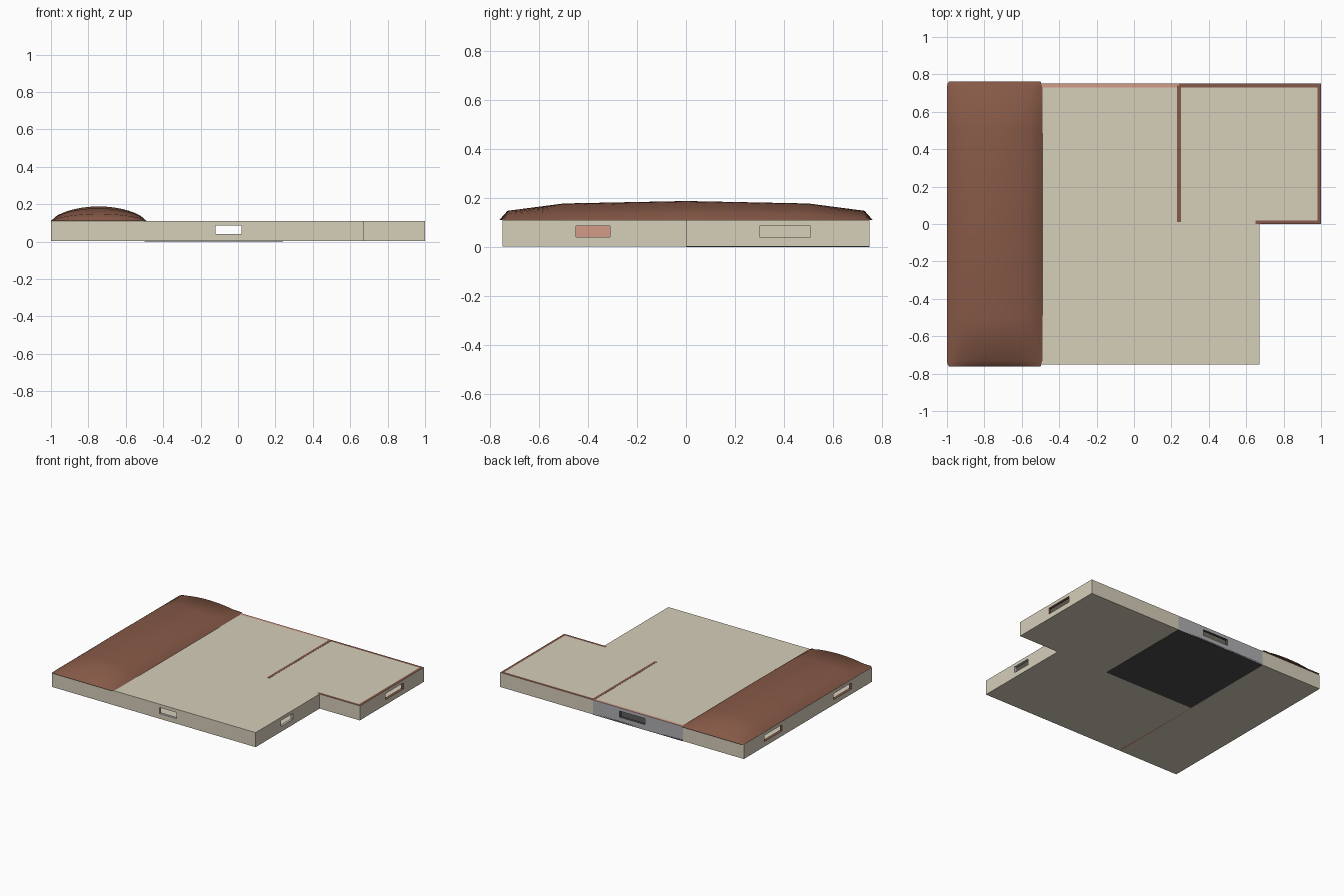
import bpy, bmesh
from mathutils import Vector

cube = bpy.data.objects.get("Cube")
if cube:
    bpy.data.objects.remove(cube, do_unlink=True)


def material(name, rgb):
    m = bpy.data.materials.new(name)
    m.use_nodes = True
    m.diffuse_color = (*rgb, 1)
    node = next(n for n in m.node_tree.nodes if n.type == 'BSDF_PRINCIPLED')
    node.inputs["Base Color"].default_value = (*rgb, 1)
    node.inputs["Roughness"].default_value = 0.9
    return m


BEIGE = material("beige plaster", (0.67, 0.62, 0.49))
GREY = material("grey wall", (0.43, 0.43, 0.45))
BROWN = material("brown trim", (0.24, 0.10, 0.07))
ROOF = material("brown roof", (0.24, 0.10, 0.063))
SALMON = material("salmon trim", (0.65, 0.33, 0.24))
DARK = material("dark floor", (0.07, 0.07, 0.07))

BASE, TOP, THICK = 0.002, 0.11, 0.02
SILL, HEAD = 0.04, 0.085


def finish(name, bm, mats):
    bmesh.ops.recalc_face_normals(bm, faces=bm.faces)
    mesh = bpy.data.meshes.new(name)
    bm.to_mesh(mesh)
    bm.free()
    for m in mats:
        mesh.materials.append(m)
    obj = bpy.data.objects.new(name, mesh)
    bpy.context.collection.objects.link(obj)
    return obj


def add_box(bm, lo, hi):
    verts = bmesh.ops.create_cube(bm, size=1)["verts"]
    for v in verts:
        v.co = Vector([lo[i] + (v.co[i] + 0.5) * (hi[i] - lo[i]) for i in range(3)])


def slab(name, outline, z0, z1, mat):
    """Flat plate extruded from a plan outline."""
    bm = bmesh.new()
    face = bm.faces.new([bm.verts.new((x, y, z0)) for x, y in outline])
    new = bmesh.ops.extrude_face_region(bm, geom=[face])["geom"]
    moved = [g for g in new if isinstance(g, bmesh.types.BMVert)]
    bmesh.ops.translate(bm, verts=moved, vec=(0, 0, z1 - z0))
    return finish(name, bm, [mat])


def wall(name, axis, start, end, side, windows=(), face=BEIGE, jamb=GREY, cap=BEIGE, top=TOP):
    """Wall running along an axis, with window openings, from side to side + THICK."""
    bm = bmesh.new()

    def piece(a, b, z0, z1):
        lo, hi = [a, side, z0], [b, side + THICK, z1]
        if axis == 1:
            lo[0], lo[1], hi[0], hi[1] = lo[1], lo[0], hi[1], hi[0]
        add_box(bm, lo, hi)

    at = start
    for a, b in windows:
        piece(at, a, BASE, top)
        piece(a, b, BASE, SILL)
        piece(a, b, HEAD, top)
        at = b
    piece(at, end, BASE, top)
    # Reveals take the jamb colour, the upper edge takes the cap colour
    bm.normal_update()
    for f in bm.faces:
        c = f.calc_center_median()
        if abs(f.normal[1 - axis]) > 0.5:
            continue
        if c.z > top - 0.001:
            f.material_index = 2
        elif c.z > BASE + 0.001 and start + 0.001 < c[axis] < end - 0.001:
            f.material_index = 1
    return finish(name, bm, [face, jamb, cap])


# Outer walls
X, Y = 0, 1
wall("right_end_wall", Y, -0.75, 0.75, -1.0, [(-0.51, -0.3), (0.3, 0.51)], jamb=BROWN)
wall("front_wall", X, -0.98, 0.67, -0.75, [(-0.12, 0.02)])
wall("front_side_wall", Y, -0.73, 0.0, 0.65, [(-0.45, -0.31)])
wall("wing_front_wall", X, 0.65, 0.98, 0.0, cap=BROWN)
wall("wing_side_wall", Y, 0.0, 0.75, 0.98, [(0.3, 0.51)], jamb=BROWN, cap=BROWN)
wall("wing_back_wall", X, 0.24, 0.98, 0.73, cap=BROWN)
wall("kitchen_back_wall", X, -0.5, 0.24, 0.73, [(-0.19, 0.02)], face=GREY, jamb=DARK, cap=SALMON)
wall("bedroom_back_wall", X, -0.98, -0.5, 0.73)

# Inner walls
wall("bedroom_partition", Y, -0.73, 0.73, -0.51, face=SALMON, cap=SALMON, top=0.104)
wall("wing_partition", Y, 0.01, 0.74, 0.23, cap=BROWN, top=TOP + 0.001)

# Floor and ceiling fit inside the walls
plan = [(-0.98, -0.73), (0.65, -0.73), (0.65, 0.02), (0.98, 0.02), (0.98, 0.73), (-0.98, 0.73)]
slab("floor", plan, BASE, 0.01, BEIGE)
slab("ceiling", plan, 0.102, TOP, BEIGE)
slab("kitchen_floor", [(-0.5, 0.0), (0.24, 0.0), (0.24, 0.75), (-0.5, 0.75)], 0.0, 0.012, DARK)

# Domed roof: arches of varying height along the depth
half = [(0.763, 0.0), (0.73, 0.037), (0.5, 0.067)]
stations = [(-y, h) for y, h in half] + [(0.0, 0.077)] + [(y, h) for y, h in reversed(half)]
steps = 16
bm = bmesh.new()
rows = []
for y, h in stations:
    width = 0.245 if h == 0 else 0.255
    row = []
    for i in range(steps + 1):
        u = 2 * i / steps - 1
        z = TOP + 0.001 + h * (1 - u * u) ** 0.7
        row.append(bm.verts.new((-0.745 + width * u, y, z)))
    rows.append(row)
for r, s in zip(rows, rows[1:]):
    for i in range(steps):
        bm.faces.new((r[i], r[i + 1], s[i + 1], s[i]))
rim = [r[0] for r in rows] + rows[-1][1:] + [r[-1] for r in reversed(rows[:-1])] + rows[0][-2:0:-1]
bm.faces.new(rim)
roof = finish("domed_roof", bm, [ROOF])
bpy.ops.object.select_all(action='DESELECT')
roof.select_set(True)
bpy.context.view_layer.objects.active = roof
bpy.ops.object.shade_smooth_by_angle(angle=0.8)
